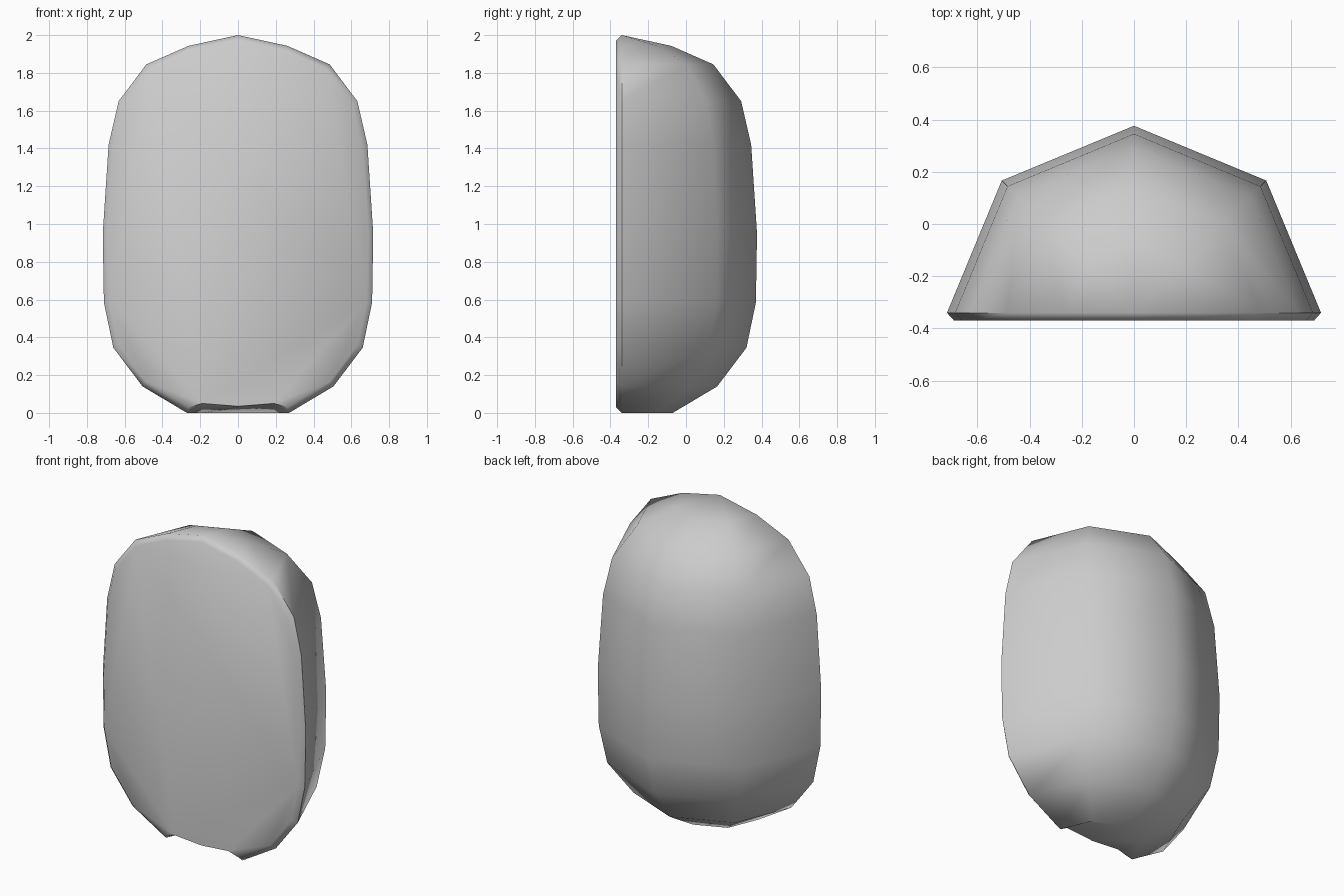
import bpy, bmesh
from math import sin, cos, pi, radians

if "Cube" in bpy.data.objects:
    bpy.data.objects.remove(bpy.data.objects["Cube"])

# Half-round shell: side profile (radius, height), swept 180 degrees in 45 degree steps
profile = [(0.27, 0.0), (0.505, 0.14), (0.66, 0.345), (0.71, 0.585), (0.716, 0.95),
           (0.685, 1.42), (0.632, 1.65), (0.485, 1.845), (0.262, 1.943)]
RIM_Y, FRONT_Y = -0.34, -0.37
bm = bmesh.new()

rings = [[bm.verts.new((r * cos(i * pi / 4), RIM_Y + r * sin(i * pi / 4), z)) for i in range(5)]
         for r, z in profile]
pole = bm.verts.new((0, RIM_Y, 2.0))
for a, b in zip(rings, rings[1:]):
    for i in range(4):
        bm.faces.new((a[i], a[i + 1], b[i + 1], b[i]))
for i in range(4):
    bm.faces.new((rings[-1][i], rings[-1][i + 1], pole))

# Rim outline, closed along the bottom by a shallow notch
notch = [bm.verts.new((x, RIM_Y, z)) for x, z in ((-0.19, 0.045), (0, 0.03), (0.19, 0.045))]
outline = [r[0] for r in rings] + [pole] + [r[4] for r in reversed(rings)] + notch

# Front plate: outline shrunk a little and pushed forward, with a chamfer between
front = []
for v in outline:
    if v in notch:
        x, z = v.co.x, v.co.z + 0.005
    else:
        x, z = v.co.x * 0.962, 1 + (v.co.z - 1) * 0.97
    front.append(bm.verts.new((x, FRONT_Y, z)))
n = len(outline)
for i in range(n):
    j = (i + 1) % n
    bm.faces.new((outline[i], outline[j], front[j], front[i]))
bm.faces.new(front)

# Underside
low = rings[0]
bm.faces.new((low[4], low[3], notch[0]))
bm.faces.new((low[3], low[2], notch[1], notch[0]))
bm.faces.new((low[2], low[1], notch[2], notch[1]))
bm.faces.new((low[1], low[0], notch[2]))

bmesh.ops.recalc_face_normals(bm, faces=bm.faces[:])
mesh = bpy.data.meshes.new("rounded_shell")
bm.to_mesh(mesh)
bm.free()
shell = bpy.data.objects.new("rounded_shell", mesh)
bpy.context.collection.objects.link(shell)
bpy.context.view_layer.objects.active = shell
shell.select_set(True)
bpy.ops.object.shade_smooth_by_angle(angle=radians(60))
